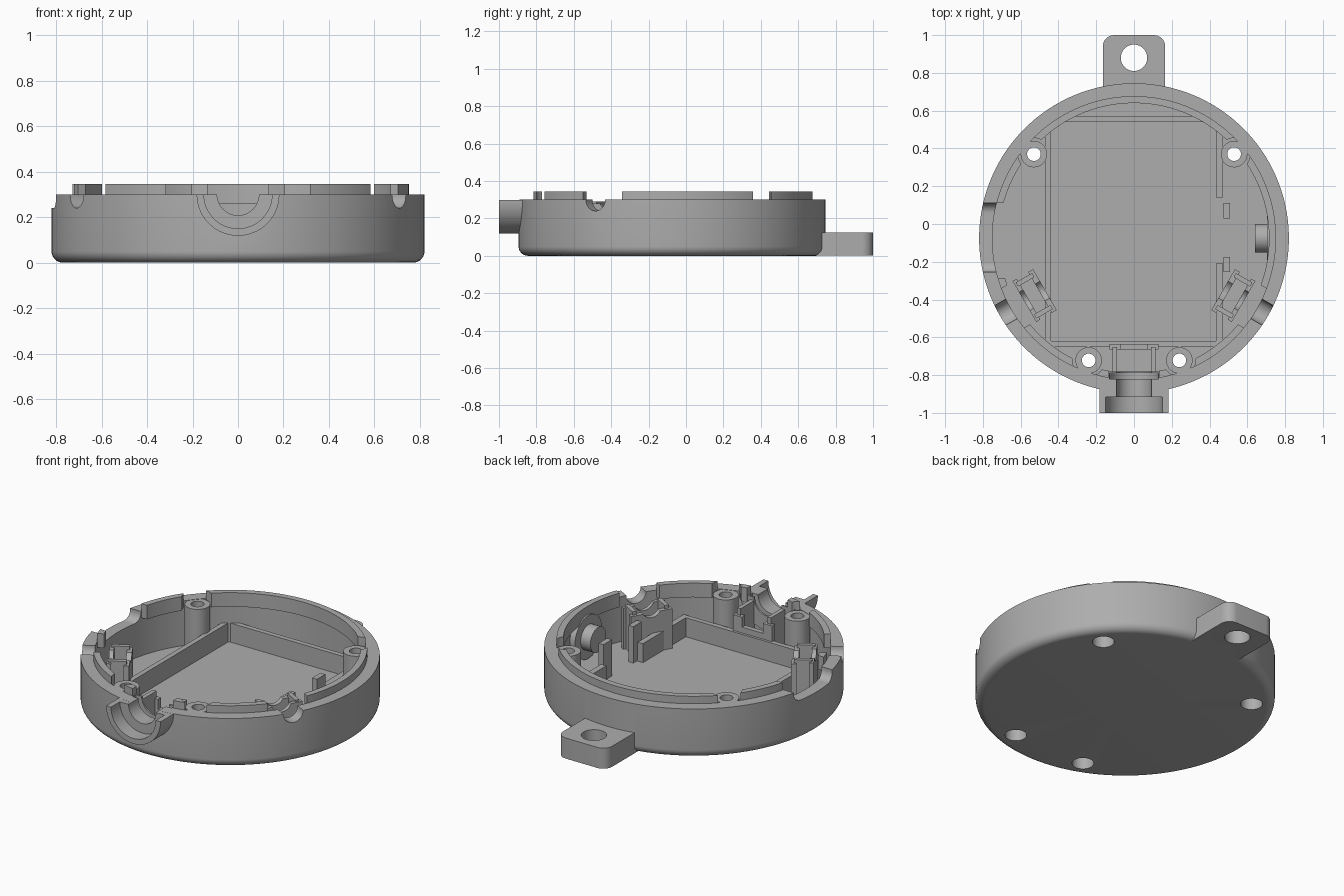
import bpy, bmesh, math
from mathutils import Matrix, Vector

cube = bpy.data.objects.get("Cube")
if cube:
    bpy.data.objects.remove(cube)

mat = bpy.data.materials.new("light_grey_plastic")
mat.use_nodes = True
GREY = (0.42, 0.42, 0.42, 1)
mat.diffuse_color = GREY
mat.node_tree.nodes["Principled BSDF"].inputs["Base Color"].default_value = GREY

CY = -0.075       # centre of the round case
FLOOR = 0.03
RIM = 0.3
CENTRE = Matrix.Translation((0, CY, 0))


def finish(name, bm, matrix=Matrix()):
    bmesh.ops.transform(bm, matrix=matrix, verts=bm.verts)
    bmesh.ops.recalc_face_normals(bm, faces=bm.faces)
    mesh = bpy.data.meshes.new(name)
    bm.to_mesh(mesh)
    bm.free()
    ob = bpy.data.objects.new(name, mesh)
    bpy.context.collection.objects.link(ob)
    mesh.materials.append(mat)
    return ob


def lathe(name, profile, steps=160):
    bm = bmesh.new()
    vs = [bm.verts.new((r, 0, z)) for r, z in profile]
    es = [bm.edges.new((vs[i], vs[(i + 1) % len(vs)])) for i in range(len(vs))]
    bmesh.ops.spin(bm, geom=vs + es, axis=(0, 0, 1), cent=(0, 0, 0),
                   angle=math.tau, steps=steps, use_merge=False)
    bmesh.ops.remove_doubles(bm, verts=bm.verts, dist=1e-5)
    bmesh.ops.dissolve_degenerate(bm, edges=bm.edges, dist=1e-5)
    axis = [e for e in bm.edges if all(v.co.xy.length < 1e-4 for v in e.verts)]
    bmesh.ops.delete(bm, geom=axis, context='EDGES')
    return finish(name, bm, CENTRE)


def box(name, x, y, z, matrix=Matrix()):
    bm = bmesh.new()
    bmesh.ops.create_cube(bm, size=1)
    for v in bm.verts:
        v.co = [r[0] if c < 0 else r[1] for c, r in zip(v.co, (x, y, z))]
    return finish(name, bm, matrix)


def rod(name, r, a, b, matrix=Matrix(), segments=48):
    a, b = Vector(a), Vector(b)
    d = b - a
    bm = bmesh.new()
    bmesh.ops.create_cone(bm, cap_ends=True, segments=segments, radius1=r, radius2=r, depth=d.length)
    m = Matrix.Translation((a + b) / 2) @ d.to_track_quat('Z', 'Y').to_matrix().to_4x4()
    return finish(name, bm, matrix @ m)


def boolean(ob, other, op='DIFFERENCE', keep=False):
    mod = ob.modifiers.new(op, 'BOOLEAN')
    mod.operation, mod.object, mod.solver = op, other, 'EXACT'
    bpy.context.view_layer.objects.active = ob
    bpy.ops.object.modifier_apply(modifier=mod.name)
    if not keep:
        bpy.data.objects.remove(other)


def bevel(ob, width, only=None):
    bm = bmesh.new()
    bm.from_mesh(ob.data)
    edges = [e for e in bm.edges if only is None or only(e)]
    bmesh.ops.bevel(bm, geom=edges, offset=width, segments=8, profile=0.5, affect='EDGES')
    bm.to_mesh(ob.data)
    bm.free()


# Round cup with a rounded bottom edge
fillet = [(0.77 + 0.05 * math.sin(t * math.pi / 16), 0.05 - 0.05 * math.cos(t * math.pi / 16))
          for t in range(9)]
case = lathe("case_body", [(0, 0)] + fillet + [(0.82, RIM), (0.75, RIM), (0.75, FLOOR), (0, FLOOR)])

# Hanging tab at the back, with rounded corners
tab = box("tab", (-0.165, 0.165), (0.69, 1.0), (0.0005, 0.125))
bevel(tab, 0.06, lambda e: all(v.co.y > 0.9 for v in e.verts)
      and abs(e.verts[0].co.z - e.verts[1].co.z) > 0.1)
boolean(case, tab, 'UNION')

# Half-round cable inlet at the front
inlet = rod("inlet", 0.182, (0, -1, RIM), (0, -0.78, RIM), segments=64)
boolean(inlet, box("trim", (-1, 1), (-2, 0), (RIM - 0.0005, 1)))
boolean(case, inlet, 'UNION')

# Screw bosses
BOSSES = [(s * x, y) for s in (-1, 1) for x, y in ((0.53, 0.37), (0.24, -0.722))]
for x, y in BOSSES:
    boolean(case, rod("boss", 0.07, (x, y, 0.01), (x, y, RIM - 0.002)), 'UNION')

# Raised lip just inside the rim
lip = lathe("rim_lip", [(0.715, 0.26), (0.752, 0.26), (0.752, 0.345), (0.715, 0.345)])
for x, y in BOSSES:
    boolean(lip, rod("gap", 0.085, (x, y, 0), (x, y, 1)))
    boolean(case, rod("screw_hole", 0.036, (x, y, -1), (x, y, 1)))
    boolean(case, rod("counterbore", 0.06, (x, y, -1), (x, y, 0.15)))
boolean(case, rod("tab_hole", 0.07, (0, 0.88, -1), (0, 0.88, 0.4)))

# Stepped bore of the inlet
for r, y0, y1 in ((0.15, -1.1, -0.915), (0.092, -1.1, -0.6), (0.13, -0.82, -0.79)):
    boolean(case, rod("bore", r, (0, y0, RIM), (0, y1, RIM)))
boolean(lip, box("gap", (-0.135, 0.135), (-1, -0.6), (0, 1)))

# Scooped opening in the right-hand wall
scoop = box("scoop", (-1.0, -0.6), (-0.255, 0.11), (0.24, 0.6))
bevel(scoop, 0.05, lambda e: all(v.co.z < 0.3 for v in e.verts)
      and abs(e.verts[0].co.x - e.verts[1].co.x) > 0.2)
boolean(case, scoop)
boolean(lip, box("gap", (-1, -0.5), (-0.285, 0.115), (0, 1)))

# Side cable notches, each with a clamp bracket inside
for side, angle in (("left", -30), ("right", -150)):
    m = CENTRE @ Matrix.Rotation(math.radians(angle), 4, 'Z')
    boolean(lip, box("gap", (0.4, 1), (-0.12, 0.12), (0, 1), m))
    notch = rod("notch", 0.06, (0.5, 0, RIM), (1, 0, RIM), m)
    boolean(case, notch, keep=True)
    bracket = box(side + "_clamp_bracket", (0.545, 0.575), (-0.125, 0.125), (0.02, 0.27), m)
    boolean(bracket, box("plate", (0.645, 0.67), (-0.125, 0.125), (0.02, 0.28), m), 'UNION')
    for s in (-1, 1):
        t = sorted((s * 0.085, s * 0.11))
        boolean(bracket, box("cheek", (0.56, 0.66), t, (0.021, 0.29), m), 'UNION')
    boolean(bracket, notch)

# Clamp bracket behind the cable inlet
bracket = box("front_clamp_bracket", (-0.13, 0.13), (-0.665, -0.635), (0.02, 0.24))
for s in (-1, 1):
    x = sorted((s * 0.09, s * 0.115))
    boolean(bracket, box("cheek", x, (-0.79, -0.65), (0.021, 0.28)), 'UNION')
boolean(bracket, box("slot", (-0.07, 0.07), (-0.7, -0.6), (0.18, 1)))

# Board frame: three full walls, a split left wall
TOP = 0.145
box("frame_back", (-0.47, 0.47), (0.54, 0.57), (0.02, TOP))
box("frame_front", (-0.47, 0.47), (-0.65, -0.62), (0.02, TOP))
box("frame_right", (-0.47, -0.44), (-0.62, 0.54), (0.02, TOP))
box("frame_left_back", (0.435, 0.47), (0.14, 0.54), (0.02, TOP))
box("frame_left_front", (0.435, 0.47), (-0.62, -0.21), (0.02, TOP))

# Upright posts and the round pad on the left wall
for name, y in (("post_back", (0.03, 0.11)), ("post_front", (-0.255, -0.175))):
    box(name, (0.475, 0.507), y, (0.02, 0.25))
rod("wall_pad", 0.13, (0.705, CY, 0.165), (0.76, CY, 0.165))
rod("wall_stub", 0.075, (0.64, CY, 0.165), (0.72, CY, 0.165))

# Smooth the round surfaces, keep the edges sharp
for ob in bpy.context.collection.objects:
    if ob.type == 'MESH' and mat.name in ob.data.materials:
        bpy.ops.object.select_all(action='DESELECT')
        ob.select_set(True)
        bpy.context.view_layer.objects.active = ob
        bpy.ops.object.shade_smooth_by_angle(angle=math.radians(30))
